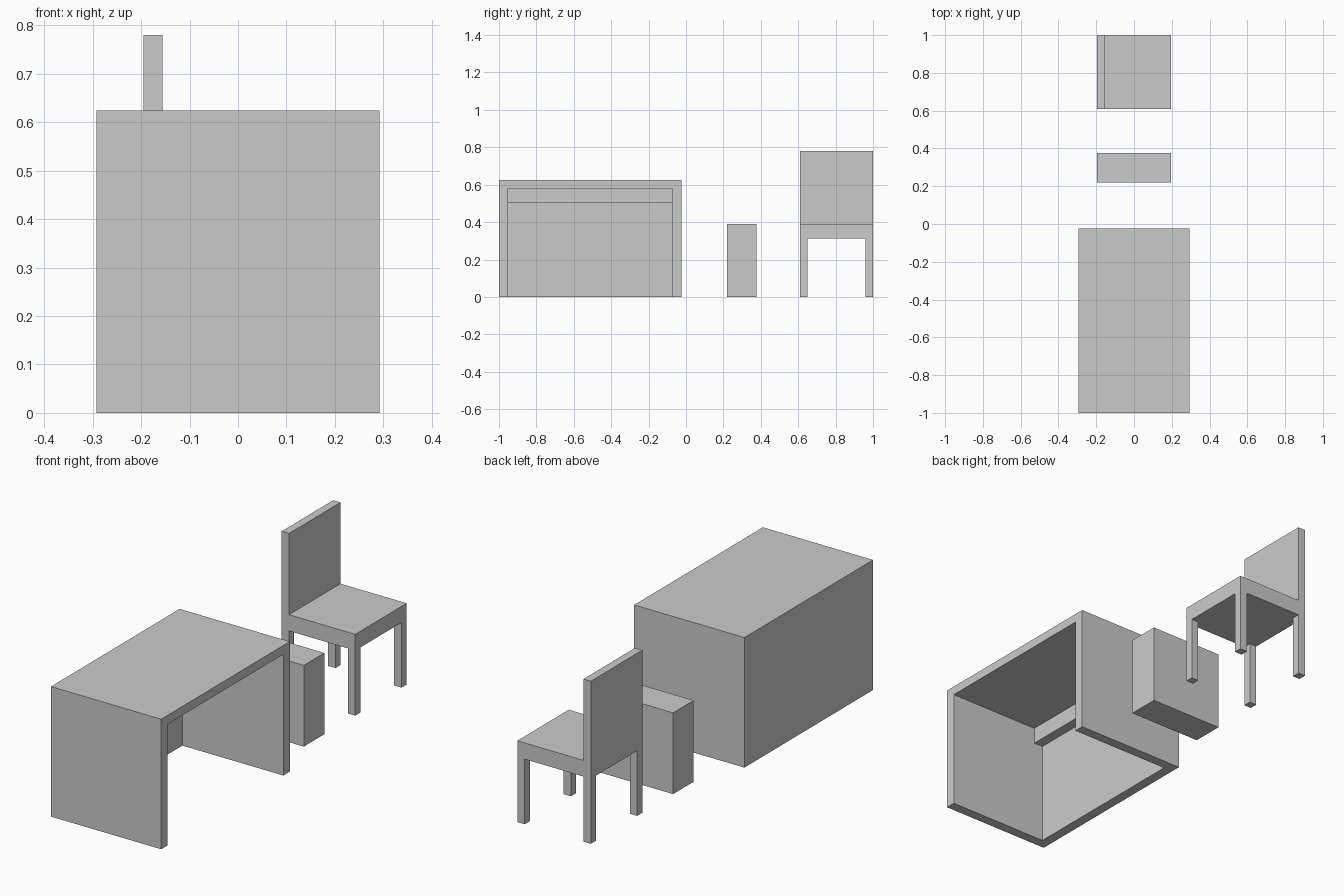
import bpy
import bmesh
from mathutils import Vector

if "Cube" in bpy.data.objects:
    bpy.data.objects.remove(bpy.data.objects["Cube"])


def box(name, lo, hi):
    """Axis-aligned box between two opposite corners."""
    lo, hi = Vector(lo), Vector(hi)
    bm = bmesh.new()
    bmesh.ops.create_cube(bm, size=1)
    for v in bm.verts:
        v.co = (lo + hi) / 2 + v.co * (hi - lo)
    mesh = bpy.data.meshes.new(name)
    bm.to_mesh(mesh)
    bm.free()
    obj = bpy.data.objects.new(name, mesh)
    bpy.context.collection.objects.link(obj)
    return obj


# Desk: top, two side panels, rear panel and a rail under the top, open on +x
DX, Y0, Y1 = 0.2925, -1.0, -0.025
H, UNDER, T = 0.624, 0.581, 0.049
box("desk_top", (-DX, Y0, UNDER), (DX, Y1, H))
for name, y in (("desk_front_panel", Y0), ("desk_back_panel", Y1 - T)):
    box(name, (-DX, y, 0), (DX, y + T, UNDER))
box("desk_modesty_panel", (-DX, Y0 + T, 0), (-DX + T, Y1 - T, UNDER))
box("desk_rail", (-DX + T, Y0 + T, 0.502), (-DX + 2 * T, Y1 - T, UNDER))

# Solid low cabinet
W = 0.195
box("cabinet", (-W, 0.22, 0), (W, 0.376, 0.39))

# Chair: seat, backrest on the -x edge, four square legs
CY, LEG, SEAT_LOW, SEAT_HIGH = 1.0 - W, 0.039, 0.312, 0.39
box("chair_seat", (-W, CY - W, SEAT_LOW), (W, CY + W, SEAT_HIGH))
box("chair_backrest", (-W, CY - W, SEAT_HIGH), (-W + LEG, CY + W, 0.78))
for xname, x in (("left", -W), ("right", W - LEG)):
    for yname, y in (("front", CY - W), ("back", CY + W - LEG)):
        box(f"chair_{yname}_{xname}_leg", (x, y, 0), (x + LEG, y + LEG, SEAT_LOW))
